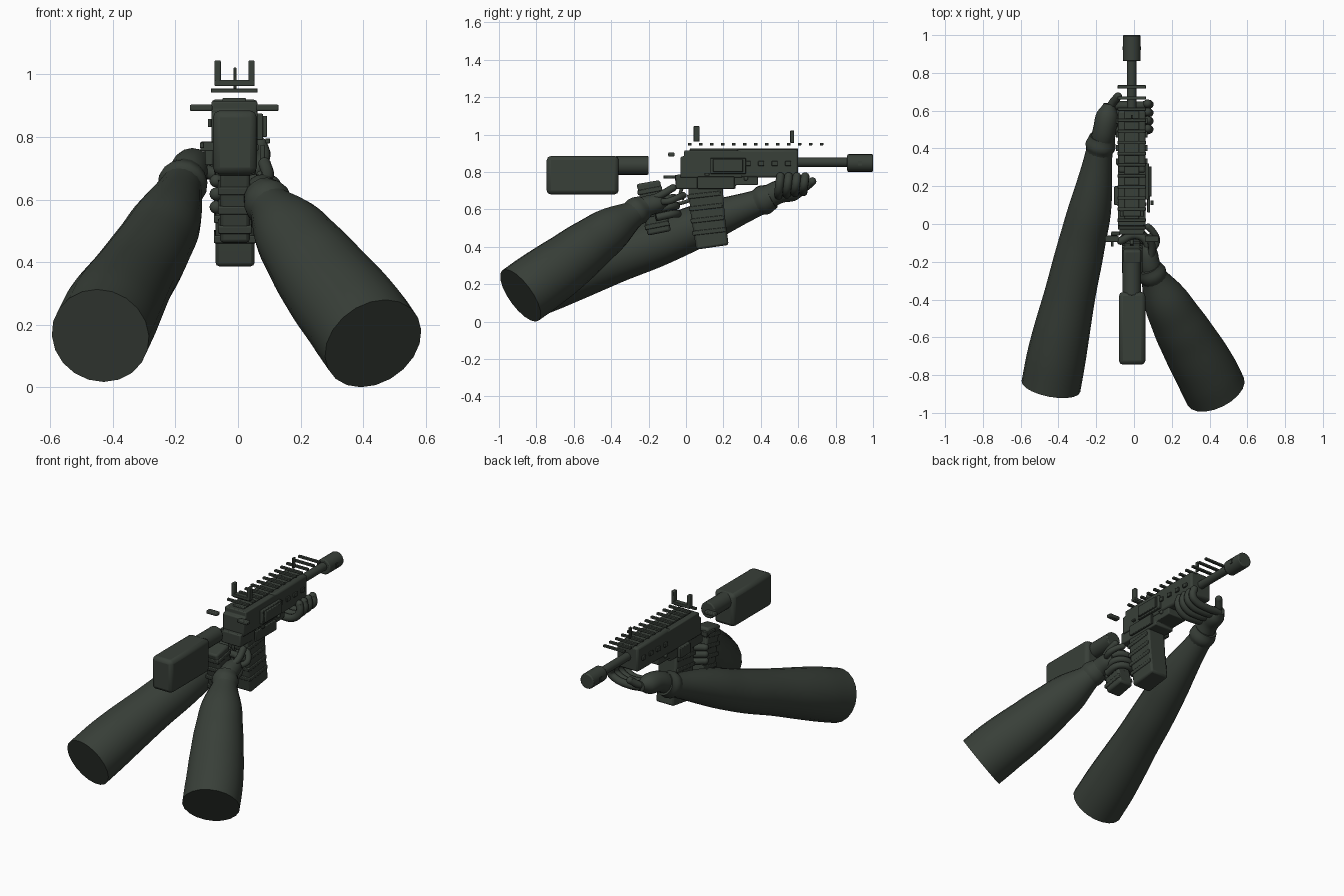
import bpy, bmesh, math
from mathutils import Vector

if "Cube" in bpy.data.objects:
    bpy.data.objects.remove(bpy.data.objects["Cube"], do_unlink=True)

CX = -0.012  # centre line of the receiver

mat = bpy.data.materials.new("dark_olive_grey")
mat.use_nodes = True
COLOUR = (0.04, 0.05, 0.04, 1)
mat.diffuse_color = COLOUR
mat.node_tree.nodes["Principled BSDF"].inputs["Base Color"].default_value = COLOUR


def finish(name, mesh, smooth=True):
    if not mesh.materials:
        mesh.materials.append(mat)
    ob = bpy.data.objects.new(name, mesh)
    bpy.context.scene.collection.objects.link(ob)
    if smooth:
        bpy.context.view_layer.objects.active = ob
        bpy.ops.object.select_all(action='DESELECT')
        ob.select_set(True)
        bpy.ops.object.shade_smooth_by_angle(angle=math.radians(40))
    return ob


def prism(name, profile, x0, x1, bevel=0.006):
    """Side profile of (y, z) points extruded along x."""
    bm = bmesh.new()
    face = bm.faces.new([bm.verts.new((x0, y, z)) for y, z in profile])
    ext = bmesh.ops.extrude_face_region(bm, geom=[face])
    moved = [v for v in ext["geom"] if isinstance(v, bmesh.types.BMVert)]
    bmesh.ops.translate(bm, vec=(x1 - x0, 0, 0), verts=moved)
    bmesh.ops.recalc_face_normals(bm, faces=bm.faces)
    mesh = bpy.data.meshes.new(name)
    bm.to_mesh(mesh)
    bm.free()
    ob = finish(name, mesh)
    if bevel:
        mod = ob.modifiers.new("soft_edges", 'BEVEL')
        mod.width, mod.segments = bevel, 2
    return ob


def box(name, xs, ys, zs, bevel=0.006):
    (y0, y1), (z0, z1) = ys, zs
    return prism(name, [(y0, z0), (y1, z0), (y1, z1), (y0, z1)], *xs, bevel)


def tube(name, path, radii, sides=3):
    """Smooth tube through the path with one radius per point."""
    cu = bpy.data.curves.new(name, 'CURVE')
    cu.dimensions, cu.bevel_depth, cu.bevel_resolution = '3D', 1, sides
    cu.use_fill_caps, cu.resolution_u = True, 6
    sp = cu.splines.new('BEZIER')
    sp.radius_interpolation = 'CARDINAL'
    sp.bezier_points.add(len(path) - 1)
    for bp, co, r in zip(sp.bezier_points, path, radii):
        bp.co, bp.radius = co, r
        bp.handle_left_type = bp.handle_right_type = 'AUTO'
    temp = bpy.data.objects.new(name + "_path", cu)
    bpy.context.scene.collection.objects.link(temp)
    bpy.context.view_layer.update()
    ev = temp.evaluated_get(bpy.context.evaluated_depsgraph_get())
    mesh = bpy.data.meshes.new_from_object(ev)
    bpy.data.objects.remove(temp, do_unlink=True)
    return finish(name, mesh)


def finger(name, path, r):
    tube(name, path, [r] * len(path))
    bm = bmesh.new()
    bmesh.ops.create_uvsphere(bm, u_segments=12, v_segments=8, radius=r)
    bmesh.ops.translate(bm, vec=path[-1], verts=bm.verts)
    mesh = bpy.data.meshes.new(name + "_tip")
    bm.to_mesh(mesh)
    bm.free()
    finish(name + "_tip", mesh)


def rod(name, r, y0, y1, z, bevel=0.006):
    """Cylinder along y on the receiver centre line."""
    bm = bmesh.new()
    bmesh.ops.create_cone(bm, cap_ends=True, segments=20, radius1=r, radius2=r, depth=y1 - y0)
    bmesh.ops.rotate(bm, matrix=Vector((0, 0, 1)).rotation_difference(Vector((0, 1, 0))).to_matrix(), verts=bm.verts)
    bmesh.ops.translate(bm, vec=(CX, (y0 + y1) / 2, z), verts=bm.verts)
    mesh = bpy.data.meshes.new(name)
    bm.to_mesh(mesh)
    bm.free()
    mod = finish(name, mesh).modifiers.new("soft_edges", 'BEVEL')
    mod.width, mod.segments, mod.limit_method = bevel, 2, 'ANGLE'


# Stock and its tube, set behind the receiver
box("stock", (-0.08, 0.06), (-0.745, -0.36), (0.68, 0.885), 0.022)
rod("stock_tube", 0.05, -0.38, -0.2, 0.835)

# Receiver and handguard
W = (-0.085, 0.062)
prism("upper_receiver", [(-0.03, 0.77), (0.3, 0.77), (0.3, 0.915), (-0.01, 0.915), (-0.01, 0.885), (-0.03, 0.88)], *W)
box("handguard", W, (0.27, 0.6), (0.77, 0.92), 0.012)
prism("lower_receiver", [(-0.055, 0.71), (0.265, 0.71), (0.265, 0.73), (0.385, 0.73), (0.385, 0.8), (-0.055, 0.785)], -0.078, 0.055)
box("handguard_top_strip", (-0.05, 0.026), (0.02, 0.6), (0.9, 0.925), 0.004)

# Barrel and muzzle
rod("barrel", 0.025, 0.58, 0.88, 0.852, 0.002)
rod("muzzle_brake", 0.047, 0.862, 1.0, 0.848)
for i in (-1, 1):
    box("muzzle_port", (CX + i * 0.044, CX + i * 0.05), (0.92, 0.94), (0.835, 0.86), 0)

# Top rail slats
for i in range(13):
    y = 0.02 + i * 0.0588
    box("rail_slat", (-0.087, 0.063), (y - 0.009, y + 0.009), (0.942, 0.956), 0.003)

# Sights
box("rear_sight_base", (-0.075, 0.053), (0.04, 0.072), (0.963, 0.982), 0.003)
for x in (-0.075, 0.033):
    box("rear_sight_ear", (x, x + 0.02), (0.04, 0.072), (0.965, 1.045), 0.004)
box("front_sight_post", (-0.015, -0.004), (0.557, 0.578), (0.955, 1.022), 0.003)

# Details on both flanks, mirrored about the centre line
for s in (-1, 1):
    def flank(a, b):
        return tuple(sorted((CX + s * a, CX + s * b)))
    for i in range(4):
        y = 0.33 + i * 0.072
        box("handguard_vent", flank(0.072, 0.084), (y - 0.016, y + 0.016), (0.832, 0.858), 0.003)
    box("charging_handle_wing", flank(0.07, 0.142), (-0.095, -0.062), (0.883, 0.904), 0.005)
    for y in (0.105, 0.32):
        box("pin", flank(0.06, 0.078), (y - 0.011, y + 0.011), (0.755, 0.777), 0.006)
box("port_cover", (0.078, 0.093), (0.145, 0.305), (0.8, 0.868), 0.004)
box("port_frame", (0.058, 0.08), (0.13, 0.32), (0.79, 0.875), 0.004)
box("bolt_catch", (0.07, 0.086), (0.06, 0.26), (0.71, 0.775), 0.004)
box("port_knob", (0.088, 0.103), (0.1, 0.125), (0.78, 0.796), 0.003)
box("magazine_button", (-0.105, -0.08), (0.1, 0.2), (0.71, 0.775), 0.004)
box("selector_lever", (-0.122, -0.108), (-0.12, -0.045), (0.765, 0.782), 0.003)
box("selector_pivot", (-0.12, -0.075), (-0.06, -0.04), (0.755, 0.785), 0.003)

# Magazine with ribs
prism("magazine", [(0.055, 0.385), (0.228, 0.41), (0.208, 0.56), (0.195, 0.73), (0.01, 0.73), (0.027, 0.56)], -0.072, 0.053, 0.012)
for i in range(4):
    z = 0.46 + i * 0.065
    y = 0.041 - i * 0.009
    prism("magazine_rib", [(y - 0.005, z), (y + 0.172, z + 0.02), (y + 0.17, z + 0.044), (y - 0.009, z + 0.024)],
          -0.077, 0.058, 0.004)

# Pistol grip with ribs, trigger and guard
prism("pistol_grip", [(-0.265, 0.735), (-0.235, 0.62), (-0.205, 0.46), (-0.08, 0.485), (-0.115, 0.64), (-0.14, 0.757)], -0.058, 0.038, 0.012)
for i in range(4):
    z = 0.49 + i * 0.062
    y = -0.212 - i * 0.013
    prism("grip_rib", [(y - 0.006, z), (y + 0.125, z + 0.025), (y + 0.12, z + 0.05), (y - 0.01, z + 0.025)],
          -0.064, 0.044, 0.004)
tube("trigger", [(CX, -0.02, 0.72), (CX, -0.03, 0.68), (CX, -0.015, 0.65)], [0.01, 0.009, 0.007])
tube("trigger_guard", [(CX, -0.11, 0.66), (CX, -0.06, 0.632), (CX, 0.03, 0.65)], [0.01] * 3)

# Supporting arm, reaching forward under the handguard
tube("right_arm", [(-0.44, -0.86, 0.165), (-0.4, -0.65, 0.245), (-0.345, -0.4, 0.335), (-0.28, -0.12, 0.435),
                   (-0.225, 0.12, 0.535), (-0.18, 0.41, 0.645)],
     [0.158, 0.154, 0.137, 0.125, 0.108, 0.068], 8)
tube("right_cuff", [(-0.184, 0.38, 0.635), (-0.177, 0.415, 0.65), (-0.168, 0.46, 0.67)], [0.07, 0.08, 0.068], 6)
tube("right_palm", [(-0.17, 0.43, 0.66), (-0.155, 0.5, 0.695), (-0.14, 0.58, 0.705), (-0.13, 0.635, 0.71)],
     [0.062, 0.062, 0.058, 0.03], 6)
for i in range(4):
    y = 0.495 + i * 0.044
    finger("right_finger", [(-0.13, y, 0.7), (-0.04, y, 0.675 + i * 0.006), (0.05, y, 0.69 + i * 0.006), (0.08, y + 0.005, 0.735), (0.072, y + 0.01, 0.775)], 0.023)
finger("right_thumb", [(-0.15, 0.56, 0.7), (-0.12, 0.63, 0.715), (-0.085, 0.675, 0.75)], 0.022)

# Firing arm, reaching up to the grip
tube("left_arm", [(0.432, -0.885, 0.14), (0.38, -0.78, 0.215), (0.3, -0.64, 0.315), (0.225, -0.51, 0.415),
                  (0.155, -0.38, 0.51), (0.095, -0.26, 0.59)],
     [0.166, 0.165, 0.155, 0.138, 0.112, 0.066], 8)
tube("left_cuff", [(0.112, -0.295, 0.57), (0.094, -0.26, 0.593), (0.078, -0.225, 0.615)], [0.07, 0.077, 0.064], 6)
tube("left_palm", [(0.09, -0.25, 0.6), (0.08, -0.2, 0.62), (0.075, -0.14, 0.635), (0.07, -0.1, 0.64)],
     [0.056, 0.055, 0.046, 0.025], 6)
for i in range(3):
    z = 0.66 - i * 0.042
    finger("left_finger", [(0.075, -0.16, z - 0.02), (0.06, -0.085 + i * 0.008, z), (0.0, -0.06 + i * 0.008, z), (-0.07, -0.09, z)], 0.021)
finger("left_index", [(0.085, -0.15, 0.64), (0.12, -0.09, 0.645), (0.1, -0.04, 0.665), (0.075, -0.015, 0.675)], 0.018)
finger("left_thumb", [(0.08, -0.2, 0.645), (0.095, -0.13, 0.68), (0.085, -0.07, 0.715)], 0.02)
